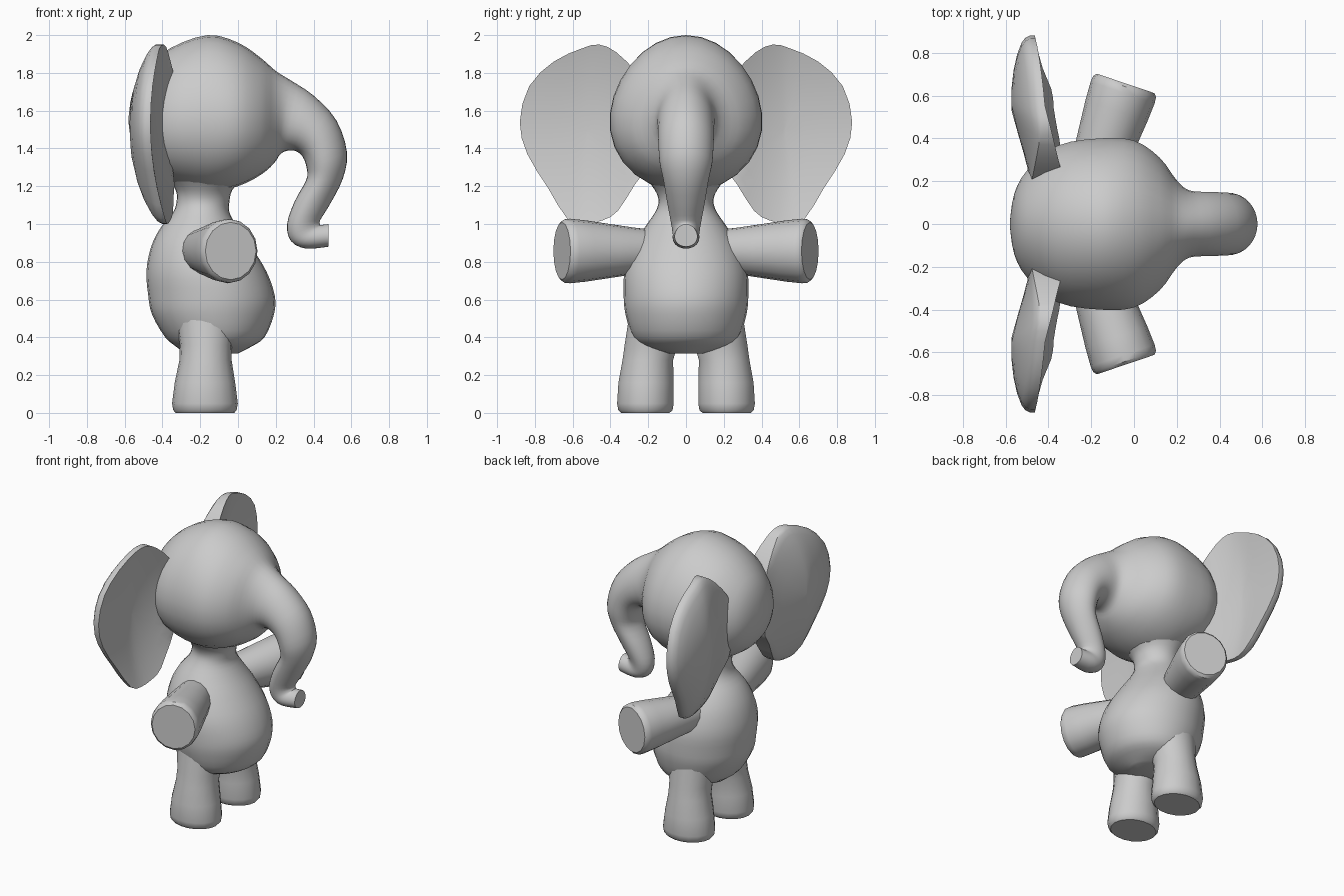
import bpy
import bmesh
import math
from mathutils import Vector

cube = bpy.data.objects.get("Cube")
if cube:
    bpy.data.objects.remove(cube, do_unlink=True)

grey = bpy.data.materials.new("soft_grey")
grey.use_nodes = True
colour = (0.6, 0.6, 0.6, 1)
grey.diffuse_color = colour
grey.node_tree.nodes["Principled BSDF"].inputs["Base Color"].default_value = colour


def clamp(value):
    return min(1, max(0, value))


def spline(items, steps):
    """Catmull-Rom resampling of a list of vectors."""
    out = []
    last = len(items) - 1
    for i in range(last):
        a, b, c, d = (items[min(max(i + k, 0), last)] for k in (-1, 0, 1, 2))
        for s in range(steps):
            t = s / steps
            out.append(b + (c - a) * (t / 2)
                       + (a * 2 - b * 5 + c * 4 - d) * (t * t / 2)
                       + (b * 3 - a - c * 3 + d) * (t ** 3 / 2))
    return out + [items[-1]]


def skin(name, rings, angle=40):
    """Bridge equal rings of points into a closed, smooth shaded tube."""
    bm = bmesh.new()
    loops = [[bm.verts.new(p) for p in ring] for ring in rings]
    n = len(loops[0])
    for low, high in zip(loops, loops[1:]):
        for i in range(n):
            j = (i + 1) % n
            bm.faces.new((low[i], low[j], high[j], high[i]))
    bm.faces.new(loops[0])
    bm.faces.new(loops[-1])
    bmesh.ops.recalc_face_normals(bm, faces=bm.faces)
    mesh = bpy.data.meshes.new(name)
    bm.to_mesh(mesh)
    bm.free()
    mesh.materials.append(grey)
    obj = bpy.data.objects.new(name, mesh)
    bpy.context.collection.objects.link(obj)
    bpy.ops.object.select_all(action='DESELECT')
    obj.select_set(True)
    bpy.context.view_layer.objects.active = obj
    bpy.ops.object.shade_smooth_by_angle(angle=math.radians(angle))


def ellipse(centre, u, v, sides, egg=0):
    """Ring of points; egg narrows it toward +u."""
    turns = [math.tau * i / sides for i in range(sides)]
    return [centre + u * math.cos(a) + v * math.sin(a) * (1 - egg * math.cos(a))
            for a in turns]


def profile_loft(name, rows, egg=0, steps=3, sides=28):
    """Each row: outer x, z, inner x, z, half width in y."""
    rings = []
    for row in spline([Vector(r) for r in rows], steps):
        p, q = Vector((row[0], 0, row[1])), Vector((row[2], 0, row[3]))
        rings.append(ellipse((p + q) / 2, (p - q) / 2, Vector((0, row[4], 0)), sides, egg))
    skin(name, rings)


# Head flowing into the curled trunk
profile_loft("head_and_trunk", [
    (-.58, 1.56, -.58, 1.54, .01),
    (-.56, 1.69, -.56, 1.42, .14),
    (-.5, 1.81, -.5, 1.31, .25),
    (-.36, 1.93, -.36, 1.22, .365),
    (-.16, 2, -.16, 1.17, .4),
    (0, 1.96, 0, 1.2, .39),
    (.12, 1.88, .12, 1.26, .31),
    (.2, 1.81, .19, 1.32, .21),
    (.28, 1.76, .23, 1.375, .158),
    (.4, 1.68, .29, 1.39, .15),
    (.52, 1.55, .34, 1.36, .147),
    (.577, 1.38, .365, 1.29, .14),
    (.555, 1.24, .36, 1.23, .12),
    (.49, 1.11, .3, 1.12, .1),
    (.435, 1.02, .26, 1, .08),
    (.435, 1, .28, .91, .07),
    (.44, .995, .36, .87, .07),
    (.48, 1, .48, .88, .06),
], egg=.1)

# Pear shaped body with the neck
profile_loft("body_and_neck", [
    (0, .315, -.28, .315, .1),
    (.06, .345, -.32, .345, .21),
    (.14, .4, -.385, .4, .28),
    (.19, .52, -.455, .52, .32),
    (.195, .62, -.475, .62, .33),
    (.15, .75, -.485, .75, .325),
    (.07, .88, -.46, .88, .28),
    (0, .98, -.41, .98, .22),
    (-.045, 1.06, -.345, 1.06, .165),
    (-.045, 1.12, -.325, 1.12, .145),
    (-.03, 1.18, -.33, 1.18, .165),
    (.03, 1.25, -.38, 1.25, .22),
])

EAR_OUTLINE = [
    (.2, 1.3), (.27, 1.21), (.36, 1.07), (.44, 1.02), (.54, 1), (.63, 1.03),
    (.73, 1.19), (.84, 1.37), (.88, 1.54), (.83, 1.73), (.7, 1.86), (.55, 1.93),
    (.46, 1.95), (.37, 1.91), (.26, 1.8), (.19, 1.68), (.17, 1.5),
]


def ear_ring(scale, face, side):
    """One ring of the ear; face is -1 for the back and 1 for the front."""
    middle = Vector((.52, 1.49))
    ring = []
    for y, z in spline([Vector(p) for p in EAR_OUTLINE + EAR_OUTLINE[:1]], 2)[:-1]:
        y, z = middle + (Vector((y, z)) - middle) * scale
        height = (z - 1.5) / .48
        x = -.475 + .07 * height ** 2 - .01 * height
        if face < 0:
            dome = math.sqrt(max(0, 1 - scale * scale))
            x -= .012 + .09 * dome * clamp((y - .2) / .35)
        else:
            x += .012 + .1 * clamp((.56 - y) / .3) ** 1.5
        ring.append(Vector((x, y * side, z)))
    return ring


for side, label in ((1, "left"), (-1, "right")):
    # Ear: domed back, shallow front curving into the side of the head
    scales = (.03, .3, .55, .75, .9, .97, 1)
    skin(label + "_ear", [ear_ring(s, -1, side) for s in scales]
         + [ear_ring(s, 1, side) for s in reversed(scales)])

    # Arm: stub widening to a blunt end, angled forward
    along = Vector((.32, .947 * side, 0))
    across = Vector((.947, -.32 * side, 0))
    root = Vector((-.21, .15 * side, .857))
    rings = []
    for dist, wide, tall in ((0, .1, .11), (.14, .128, .125), (.26, .14, .142),
                             (.4, .153, .162), (.49, .158, .171), (.52, .155, .168),
                             (.535, .142, .152)):
        rings.append(ellipse(root + along * dist, across * wide,
                             Vector((0, 0, tall)), 16))
    skin(label + "_arm", rings)

    # Leg: flared column with a flat sole, widening again into the hip
    rings = []
    for z, x, y, long, wide in ((0, -.175, .215, .155, .13), (.015, -.175, .215, .168, .146),
                                (.05, -.175, .215, .174, .152), (.16, -.175, .212, .16, .148),
                                (.28, -.172, .202, .138, .136), (.36, -.17, .185, .138, .142),
                                (.5, -.17, .17, .16, .135)):
        rings.append(ellipse(Vector((x, y * side, z)), Vector((long, 0, 0)),
                             Vector((0, wide, 0)), 18))
    skin(label + "_leg", rings)
